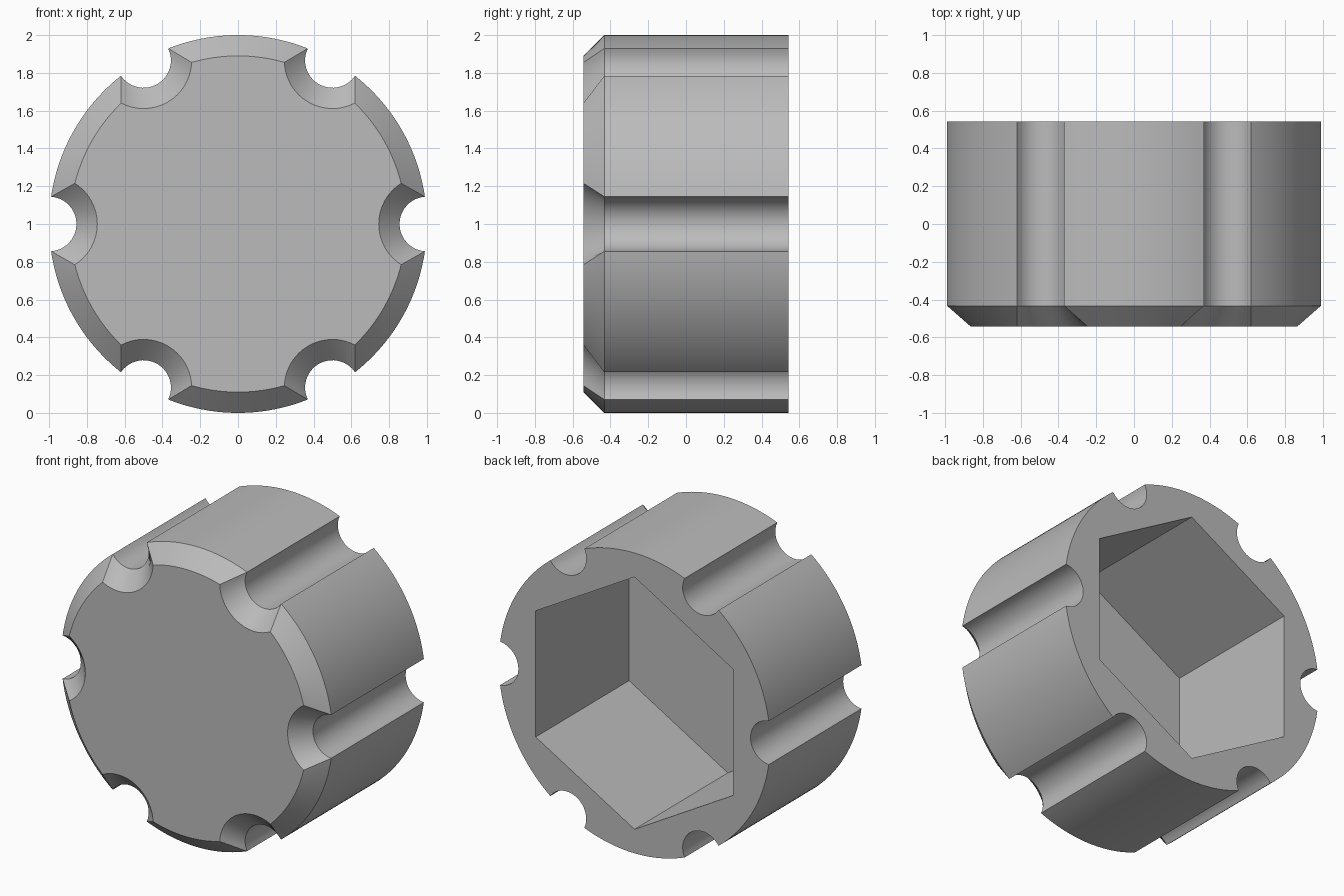
import bpy, bmesh
from math import sin, cos, pi, acos, asin, radians

cube = bpy.data.objects.get("Cube")
if cube:
    bpy.data.objects.remove(cube)

BACK, SHOULDER, FRONT, FLOOR = 0.5425, -0.4325, -0.5425, -0.44
HEX_RADIUS = 0.84
NOTCHES = 6


def outline(radius, notch):
    """Circle with round notches whose centres lie on the unit circle."""
    half = acos((radius ** 2 + 1 - notch ** 2) / (2 * radius))  # notch half-angle
    swing = asin(radius * sin(half) / notch)
    if radius * cos(half) > 1:
        swing = pi - swing
    step = 2 * pi / NOTCHES
    cut, arc = 16, 20
    points = []
    for n in range(NOTCHES):
        turn = n * step
        # Scoop, from the lower lip to the upper lip
        for i in range(cut):
            a = pi + swing - 2 * swing * i / cut
            x, z = 1 + notch * cos(a), notch * sin(a)
            points.append((x * cos(turn) - z * sin(turn),
                           x * sin(turn) + z * cos(turn)))
        # Rim, up to the next scoop
        for i in range(arc):
            a = turn + half + (step - 2 * half) * i / arc
            points.append((radius * cos(a), radius * sin(a)))
    return points


def add_ring(bm, points, y):
    return [bm.verts.new((x, y, z + 1)) for x, z in points]


def bridge(bm, a, b):
    for i in range(len(a)):
        j = (i + 1) % len(a)
        bm.faces.new((a[i], a[j], b[j], b[i]))


def loop_edges(bm, ring):
    return [bm.edges.get((ring[i - 1], ring[i])) for i in range(len(ring))]


bm = bmesh.new()

# Grip body with a chamfered front
back = add_ring(bm, outline(1.0, 0.145), BACK)
shoulder = add_ring(bm, outline(1.0, 0.145), SHOULDER)
front = add_ring(bm, outline(0.89, 0.255), FRONT)
bridge(bm, back, shoulder)
bridge(bm, shoulder, front)
bm.faces.new(front)

# Hexagonal socket, open at the back
hexagon = [(HEX_RADIUS * cos(pi / 6 + i * pi / 3),
            HEX_RADIUS * sin(pi / 6 + i * pi / 3)) for i in range(6)]
mouth = add_ring(bm, hexagon, BACK)
floor = add_ring(bm, hexagon, FLOOR)
bridge(bm, mouth, floor)
bm.faces.new(floor)

# Flat rim between body and socket
bmesh.ops.triangle_fill(bm, use_beauty=True, use_dissolve=False,
                        edges=loop_edges(bm, back) + loop_edges(bm, mouth))
bmesh.ops.recalc_face_normals(bm, faces=bm.faces)

mesh = bpy.data.meshes.new("socket_knob")
bm.to_mesh(mesh)
bm.free()
knob = bpy.data.objects.new("socket_knob", mesh)
bpy.context.collection.objects.link(knob)

# Plain grey material
grey = bpy.data.materials.new("grey")
grey.use_nodes = True
grey.diffuse_color = (0.5, 0.5, 0.5, 1)
grey.node_tree.nodes["Principled BSDF"].inputs["Base Color"].default_value = (0.5, 0.5, 0.5, 1)
mesh.materials.append(grey)

# Smooth curves, crisp edges
bpy.ops.object.select_all(action="DESELECT")
knob.select_set(True)
bpy.context.view_layer.objects.active = knob
bpy.ops.object.shade_smooth_by_angle(angle=radians(25))
